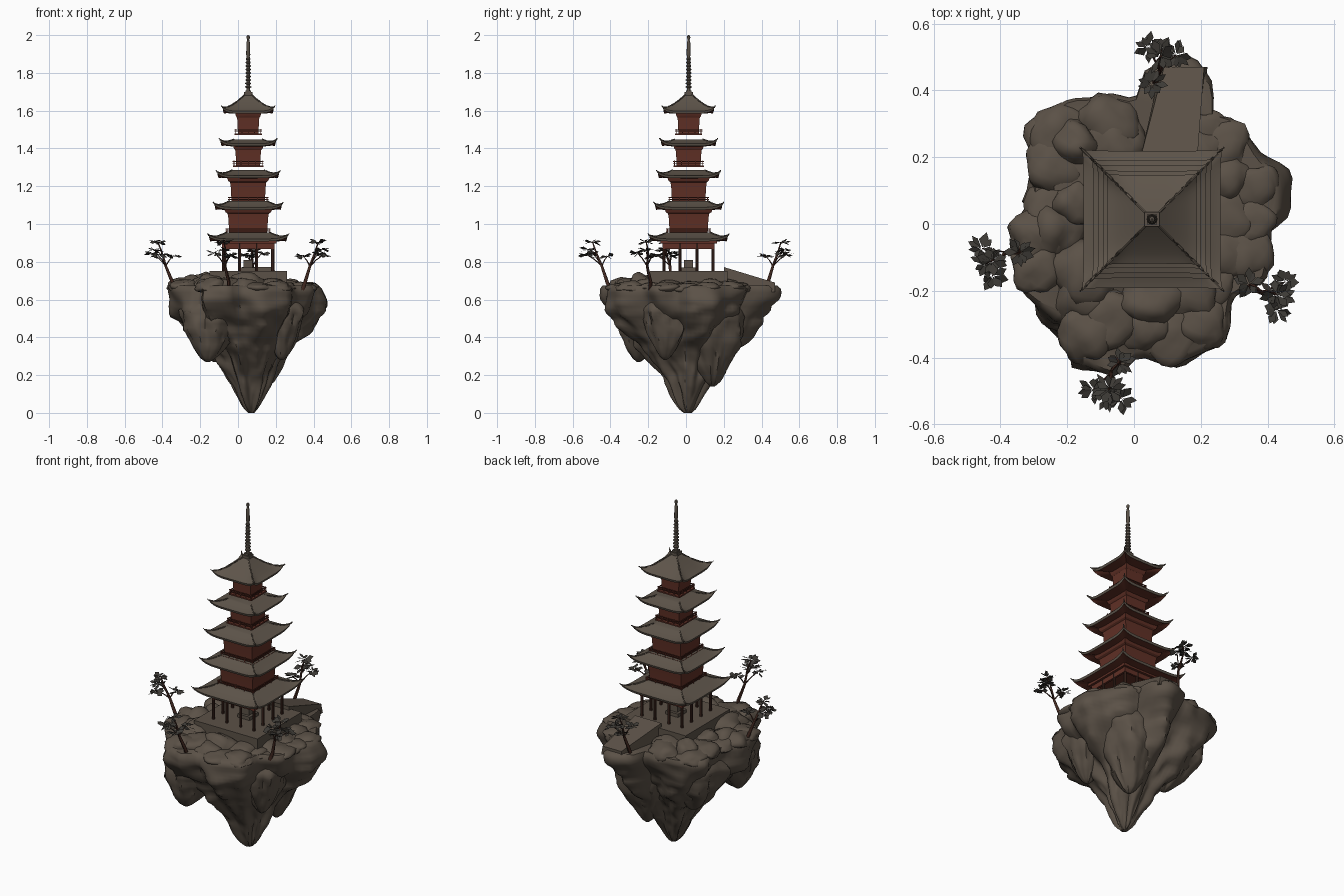
import bpy, bmesh, math, random
from mathutils import Vector, Matrix, noise

if "Cube" in bpy.data.objects:
    bpy.data.objects.remove(bpy.data.objects["Cube"])

random.seed(4)
CX, CY = 0.054, 0.014          # pagoda axis


def mat(name, rgb):
    m = bpy.data.materials.new(name)
    m.diffuse_color = (*rgb, 1)
    m.use_nodes = True
    m.node_tree.nodes["Principled BSDF"].inputs["Base Color"].default_value = m.diffuse_color
    return m


STONE = mat("grey brown stone", (0.105, 0.083, 0.063))
TILE = mat("roof tile", (0.112, 0.090, 0.069))
RED = mat("red timber", (0.118, 0.030, 0.019))
DARK = mat("dark timber", (0.055, 0.022, 0.015))
LEAF = mat("dark foliage", (0.045, 0.041, 0.035))
METAL = mat("spire metal", (0.10, 0.081, 0.063))


def finish(name, bm, mats, angle=35):
    bmesh.ops.recalc_face_normals(bm, faces=bm.faces[:])
    me = bpy.data.meshes.new(name)
    bm.to_mesh(me)
    bm.free()
    for m in mats:
        me.materials.append(m)
    me.shade_smooth()
    me.set_sharp_from_angle(angle=math.radians(angle))
    ob = bpy.data.objects.new(name, me)
    bpy.context.collection.objects.link(ob)
    return ob


def box(bm, x0, x1, y0, y1, z0, z1):
    m = Matrix.Translation(((x0 + x1) / 2, (y0 + y1) / 2, (z0 + z1) / 2)) @ \
        Matrix.Diagonal((x1 - x0, y1 - y0, z1 - z0, 1))
    bmesh.ops.create_cube(bm, size=1, matrix=m)


def square(bm, h, z0, z1):
    box(bm, CX - h, CX + h, CY - h, CY + h, z0, z1)


def loft(bm, rings, under=None):
    """Skin closed rings of points and cap both ends."""
    vs = [[bm.verts.new(p) for p in r] for r in rings]
    n = len(vs[0])
    for j in range(len(vs) - 1):
        for i in range(n):
            k = (i + 1) % n
            f = bm.faces.new((vs[j][i], vs[j][k], vs[j + 1][k], vs[j + 1][i]))
            f.material_index = 1 if under is not None and j >= under else 0
    bm.faces.new(vs[0])
    bm.faces.new(vs[-1]).material_index = 0 if under is None else 1


def tube(bm, pts, radii, sides=6):
    rings = []
    for i, p in enumerate(pts):
        d = (pts[min(i + 1, len(pts) - 1)] - pts[max(i - 1, 0)]).normalized()
        a = d.orthogonal().normalized()
        b = d.cross(a)
        rings.append([p + radii[i] * (a * math.cos(t) + b * math.sin(t))
                      for t in (2 * math.pi * s / sides for s in range(sides))])
    loft(bm, rings)


# ---------- floating rock ----------
OUT = [(-.33, .29), (-.22, .37), (-.1, .39), (0, .38), (.04, .47), (.17, .5), (.24, .43), (.24, .34),
       (.3, .32), (.37, .22), (.44, .12), (.445, .04), (.39, -.05), (.4, -.16), (.3, -.22), (.25, -.36),
       (.14, -.41), (.02, -.39), (-.07, -.46), (-.17, -.41), (-.19, -.29), (-.24, -.28), (-.35, -.19),
       (-.375, -.08), (-.31, .09), (-.3, .18)]
OX, OY = 0.03, 0.02
POL = sorted((math.atan2(y - OY, x - OX), math.hypot(x - OX, y - OY)) for x, y in OUT)
POL = [(POL[-1][0] - 2 * math.pi, POL[-1][1])] + POL + [(POL[0][0] + 2 * math.pi, POL[0][1])]


def rim(t):
    t = math.atan2(math.sin(t), math.cos(t))
    for (a, r), (b, q) in zip(POL, POL[1:]):
        if a <= t <= b:
            u = (t - a) / (b - a)
            u = u * u * (3 - 2 * u)
            return r + (q - r) * u


def rock(name, top, tip, radius, prof, n=96, steps=36, seed=0):
    bm = bmesh.new()
    rings = []
    for j in range(steps + 1):
        d = j / steps                      # 0 at the top, 1 at the tip
        for (a, s0), (b, s1) in zip(prof, prof[1:]):
            if a <= d <= b:
                s = s0 + (s1 - s0) * (d - a) / (b - a)
        c = Vector(top).lerp(Vector(tip), d)
        ring = []
        for i in range(n):
            t = 2 * math.pi * i / n
            q = Vector((math.cos(t) * 1.9 + seed, math.sin(t) * 1.9, c.z * 4.5))
            f = 1 + min(1, d * 4) * (0.26 * noise.noise(q) + 0.13 * noise.noise(q * 2.3))
            f += min(1, d * 4) * .07 * noise.noise(Vector((q.x * 2, q.y * 2, c.z * 22)))
            r = radius(t) * s * f
            ring.append(c + Vector((r * math.cos(t), r * math.sin(t), 0)))
        rings.append(ring)
    loft(bm, rings)
    finish(name, bm, [STONE], 50)


rock("island_rock", (OX, OY, .675), (.07, .01, 0), rim,
     [(0, .96), (.035, 1), (.1, .97), (.18, .91), (.26, .82), (.41, .66), (.55, .48), (.7, .31),
      (.85, .19), (.95, .11), (.985, .07), (1, .04)])
LP = [(0, .8), (.15, 1), (.5, .8), (.8, .45), (.95, .2), (1, .06)]
for i, (tp, bt, r) in enumerate([((-.12, -.18, .6), (-.16, -.25, .27), .17),
                                 ((.16, .15, .58), (.15, .14, .14), .17),
                                 ((.23, -.1, .6), (.23, -.11, .28), .13),
                                 ((-.14, .14, .6), (-.12, .10, .27), .19)]):
    rock(f"hanging_lobe_{i + 1}", tp, bt, lambda t, r=r: r, LP, 40, 18, 5 + i * 3)

# boulders crowding the rim of the island
bm = bmesh.new()
for inset, count in ((1.0, 19), (1.7, 13)):
    for i in range(count):
        t = 2 * math.pi * (i + random.uniform(-.25, .25)) / count
        if 1.05 < t < 1.75:                # leave the ramp free
            continue
        s = random.uniform(.07, .1)
        r = rim(t) - s * inset
        x, y = OX + r * math.cos(t), OY + r * math.sin(t)
        h = random.uniform(.06, .085) if x < .1 else random.uniform(.035, .055)
        if inset == 1.0:
            h *= .72
        vs = bmesh.ops.create_icosphere(bm, subdivisions=3, radius=1)['verts']
        for v in vs:
            k = 1 + .3 * noise.noise(v.co * 1.5 + Vector((i * 3, inset, 0)))
            v.co = Vector((x + v.co.x * s * k, y + v.co.y * s * k, .66 + v.co.z * k * (h if v.co.z > 0 else .03)))
finish("rim_boulders", bm, [STONE], 60)

# ramp at the back, podium and side slab
bm = bmesh.new()
loft(bm, [[Vector(p) for p in ((.02, .2, .64), (.19, .2, .64), (.19, .2, .772), (.02, .2, .772))],
          [Vector(p) for p in ((.08, .47, .64), (.22, .47, .64), (.21, .47, .69), (.09, .47, .69))]])
finish("back_ramp", bm, [STONE])
bm = bmesh.new()
square(bm, .205, .65, .75)
box(bm, -.24, -.14, .1, .27, .65, .70)
finish("podium", bm, [STONE])


# ---------- pagoda ----------
def sq_ring(h, z, lift=0, n=16):
    pts = []
    for k in range(4):
        for i in range(n):
            u = -1 + 2 * i / n
            w = abs(u) ** 6
            p = Matrix.Rotation(k * math.pi / 2, 3, 'Z') @ Vector((h * u, -h, 0)) * (1 + w * lift)
            pts.append(Vector((CX + p.x, CY + p.y, z + lift * w)))
    return pts


ROOFS = [(.205, .908, .955, .115), (.176, 1.075, 1.122, .10), (.161, 1.243, 1.285, .085),
         (.145, 1.413, 1.448, .075), (.133, 1.585, 1.685, .018)]
for i, (R, zb, zt, ri) in enumerate(ROOFS):
    bm = bmesh.new()
    ze = zb + .013
    rings, hip = [], []
    for j in range(9):
        t = j / 8
        h, z, l = ri + (R - ri) * t, ze + (zt - ze) * (1 - t) ** 1.25, .02 * t ** 3
        rings.append(sq_ring(h, z, l))
        hip.append((h * (1 + l), z + l))
    rings += [sq_ring(R - .004, zb, .02), sq_ring(R - .02, zb + .002, .017), sq_ring(ri * .8 + .01, zb - .004)]
    loft(bm, rings, under=9)
    finish(f"roof_{i + 1}", bm, [TILE, RED], 40)
    # hip ridges with upturned ends
    bm = bmesh.new()
    hip.append((hip[-1][0] + .006, hip[-1][1] + .008))
    for sx in (-1, 1):
        for sy in (-1, 1):
            tube(bm, [Vector((CX + sx * h, CY + sy * h, z)) for h, z in hip], [.0045] * 9 + [.003])
    finish(f"hip_ridges_{i + 1}", bm, [TILE])

# upper storeys flaring into brackets, with balconies
STOREYS = [(.100, .945, 1.08), (.088, 1.112, 1.246), (.063, 1.303, 1.416), (.054, 1.47, 1.588)]
for i, (h, z0, z1) in enumerate(STOREYS):
    bm = bmesh.new()
    loft(bm, [sq_ring(a, z, 0, 2) for a, z in ((h, z0), (h * 1.05, z1 - .05), (h * 1.09, z1 - .025),
                                                (h * 1.2, z1 - .018), (h * 1.28, z1))])
    square(bm, h + .018, z0, z0 + .008)
    finish(f"storey_{i + 2}", bm, [RED], 30)
    bm = bmesh.new()
    g = h + .012
    for s in (-1, 1):
        for z in (z0 + .016, z0 + .026):
            box(bm, CX - g - .007, CX + g + .007, CY + s * g - .002, CY + s * g + .002, z, z + .004)
            box(bm, CX + s * g - .002, CX + s * g + .002, CY - g - .007, CY + g + .007, z, z + .004)
        for q in range(5):
            a = -g + 2 * g * q / 4
            box(bm, CX + a - .002, CX + a + .002, CY + s * g - .002, CY + s * g + .002, z0, z0 + .032)
            box(bm, CX + s * g - .002, CX + s * g + .002, CY + a - .002, CY + a + .002, z0, z0 + .032)
    finish(f"balcony_rail_{i + 2}", bm, [RED])

# open ground floor: columns, beams and a small altar
bm = bmesh.new()
C = (-.13, -.045, .045, .13)
for a in C:
    for b in C:
        if .1 < max(abs(a), abs(b)):
            tube(bm, [Vector((CX + a, CY + b, .75)), Vector((CX + a, CY + b, .9))], [.008, .008], 8)
finish("ground_columns", bm, [DARK])
bm = bmesh.new()
for s in (-1, 1):
    box(bm, CX - .138, CX + .138, CY + s * .13 - .006, CY + s * .13 + .006, .868, .91)
    box(bm, CX + s * .13 - .006, CX + s * .13 + .006, CY - .138, CY + .138, .868, .91)
square(bm, .15, .896, .912)
finish("ground_beams", bm, [RED])
bm = bmesh.new()
square(bm, .04, .75, .77)
square(bm, .024, .77, .81)
finish("altar", bm, [STONE])

# spire: box base, stacked rings, tapering mast and ball
bm = bmesh.new()
square(bm, .022, 1.675, 1.698)
square(bm, .015, 1.698, 1.708)
prof = [(.009, 1.70), (.009, 1.715)]
for i in range(9):
    z, r = 1.72 + i * .0185, .0165 - i * .0005
    prof += [(.009, z), (r, z + .003), (r, z + .008), (.009, z + .011)]
prof += [(.008, 1.888), (.011, 1.895), (.009, 1.96), (.005, 1.975), (.009, 1.985), (.008, 1.995), (.002, 2.0)]
loft(bm, [[Vector((CX + r * math.cos(k * math.pi / 6), CY + r * math.sin(k * math.pi / 6), z))
           for k in range(12)] for r, z in prof])
finish("spire", bm, [METAL])


# ---------- leaning pines ----------
def leaf_pad(bm, c, r):
    for k in range(11):
        t = 2 * math.pi * k / 11 + random.uniform(-.3, .3)
        d = Vector((math.cos(t), math.sin(t), random.uniform(-.35, .3)))
        side = Vector((-d.y, d.x, random.uniform(-.8, .8))) * random.uniform(.008, .014)
        ln = r * random.uniform(.6, 1)
        a = c + d * ln * .1
        m = c + d * ln * .65
        bm.faces.new([bm.verts.new(p) for p in (a, m + side, c + d * ln, m - side)])


TREES = [((-.335, -.07), (-.425, -.11)), ((-.05, -.40), (-.075, -.495)),
         ((.34, -.19), (.425, -.21)), ((.065, .42), (.08, .503))]
for i, (b, t) in enumerate(TREES):
    base, tip = Vector((*b, .65)), Vector((*t, .905))
    out = Vector((t[0] - b[0], t[1] - b[1], 0)).normalized()
    side = Vector((-out.y, out.x, 0))
    bm = bmesh.new()
    pts = [base.lerp(tip, k / 6) + side * .006 * math.sin(k * 1.6) for k in range(7)]
    tube(bm, pts, [.011 - .0013 * k for k in range(7)])
    pads = [(tip, .06)]
    for k, o, s, z in ((3, .018, .042, .835), (3, .012, -.045, .845), (3, -.085, .01, .83), (4, .02, .0, .865)):
        p = tip + out * o + side * s
        p.z = z
        tube(bm, [pts[k], (pts[k] + p) / 2 + Vector((0, 0, .006)), p], [.004, .003, .002], 5)
        pads.append((p, .052))
    finish(f"pine_trunk_{i + 1}", bm, [DARK], 60)
    bm = bmesh.new()
    for p, r in pads:
        leaf_pad(bm, p, r)
    finish(f"pine_foliage_{i + 1}", bm, [LEAF])
